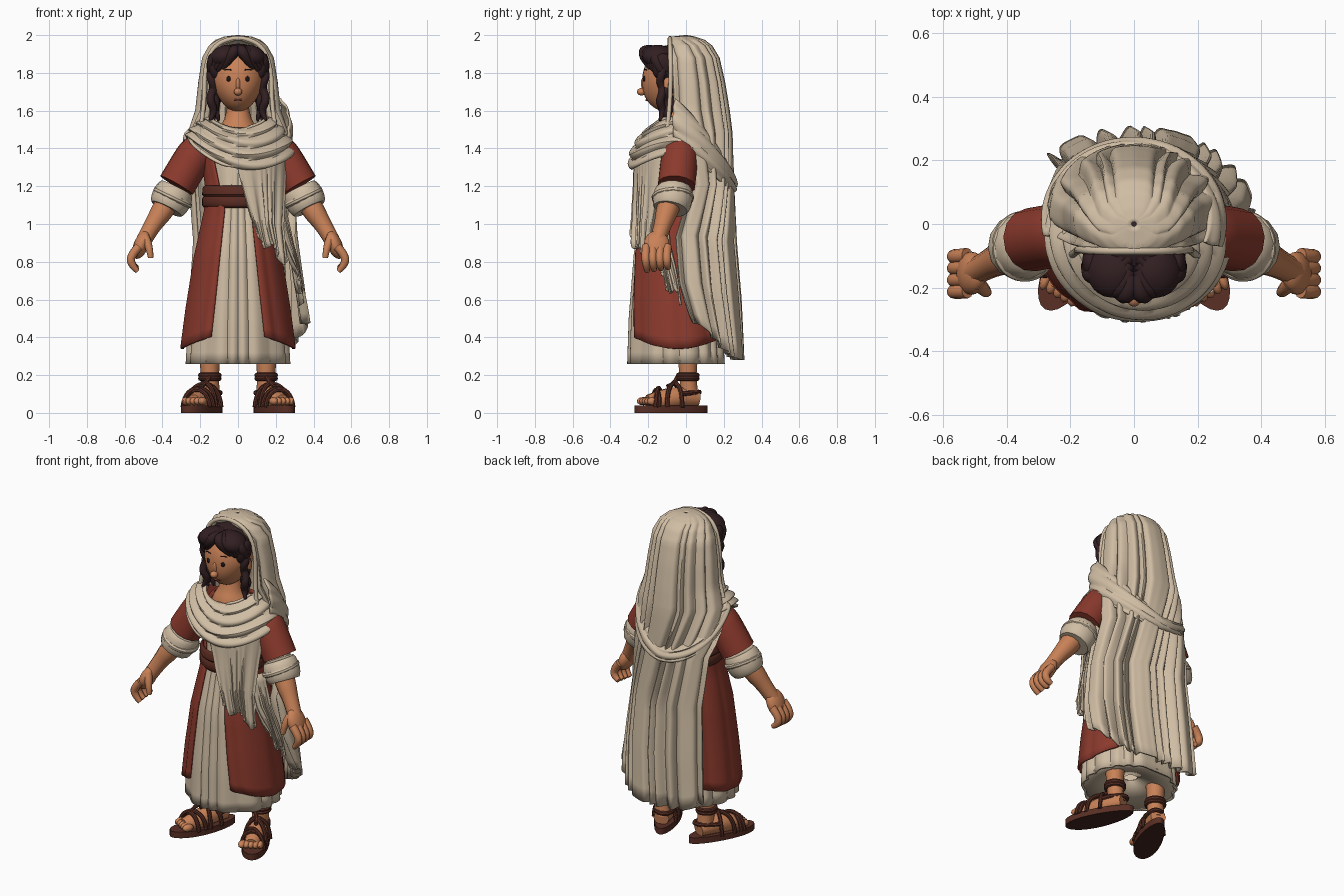
import bpy, bmesh
from math import sin, cos, pi, radians
from mathutils import Vector, Matrix, Euler

if "Cube" in bpy.data.objects:
    bpy.data.objects.remove(bpy.data.objects["Cube"])


def material(name, r, g, b):
    m = bpy.data.materials.new(name)
    m.use_nodes = True
    m.diffuse_color = (r, g, b, 1)
    m.node_tree.nodes["Principled BSDF"].inputs["Base Color"].default_value = (r, g, b, 1)
    return m


CREAM = material("cream linen", .63, .51, .37)
RED = material("brick red cloth", .26, .042, .026)
SKIN = material("warm skin", .58, .22, .095)
HAIR = material("dark hair", .032, .014, .016)
BELT = material("maroon belt", .10, .024, .015)
LEATHER = material("brown leather", .10, .028, .018)
SOLE = material("dark sole", .055, .018, .012)
BLACK = material("eye black", .012, .008, .008)
LIP = material("lip", .25, .06, .035)


def finish(name, bm, mat):
    mesh = bpy.data.meshes.new(name)
    bmesh.ops.recalc_face_normals(bm, faces=bm.faces)
    bm.to_mesh(mesh)
    bm.free()
    return place(name, mesh, mat)


def place(name, mesh, mat):
    mesh.materials.clear()
    mesh.materials.append(mat)
    for p in mesh.polygons:
        p.use_smooth = True
    mesh.set_sharp_from_angle(angle=radians(40))
    ob = bpy.data.objects.new(name, mesh)
    bpy.context.scene.collection.objects.link(ob)
    return ob


def cloth(name, rows, mat, cols, per=4, pleat=0, waves=12, ridge=0, ridges=4,
          hem=lambda a, t: 0, thick=.012):
    """Sheet lofted round the body; rows are z, rx, ry, cy, start and end angle from the back."""
    bm = bmesh.new()
    grid = []
    steps = (len(rows) - 1) * per
    for i in range(steps + 1):
        t = i / steps
        k = min(i // per, len(rows) - 2)
        f = i / per - k
        z, rx, ry, cy, a0, a1 = [p + (q - p) * f for p, q in zip(rows[k], rows[k + 1])]
        line = []
        for j in range(cols + 1):
            u = j / cols
            a = radians(a0 + (a1 - a0) * u)
            fold = abs(sin(pi * waves * u + 1.1 * sin(6 * pi * u) + .8 * sin(10 * pi * u)))
            d = pleat * t * fold + ridge * abs(sin(pi * ridges * t + .8 * sin(2 * a)))
            line.append(bm.verts.new(((rx + d) * sin(a), cy + (ry + d) * cos(a), z + hem(a, t))))
        grid.append(line)
    for p, q in zip(grid, grid[1:]):
        for j in range(cols):
            bm.faces.new((p[j], p[j + 1], q[j + 1], q[j]))
    bmesh.ops.remove_doubles(bm, verts=bm.verts, dist=.0005)
    ob = finish(name, bm, mat)
    s = ob.modifiers.new("thickness", "SOLIDIFY")
    s.thickness = thick
    return ob


def tube(name, points, radii, mat, res=3, cyclic=False):
    """Round limb, strap or strand through the points."""
    cu = bpy.data.curves.new(name, "CURVE")
    cu.dimensions = "3D"
    cu.bevel_depth, cu.bevel_resolution, cu.use_fill_caps = 1, res, True
    sp = cu.splines.new("NURBS")
    sp.points.add(len(points) - 1)
    for i, p in enumerate(points):
        sp.points[i].co = (*p, 1)
        sp.points[i].radius = radii[i] if isinstance(radii, (list, tuple)) else radii
    sp.order_u, sp.resolution_u = 3, 5
    sp.use_cyclic_u, sp.use_endpoint_u = cyclic, not cyclic
    tmp = bpy.data.objects.new(name, cu)
    bpy.context.scene.collection.objects.link(tmp)
    deps = bpy.context.evaluated_depsgraph_get()
    mesh = bpy.data.meshes.new_from_object(tmp.evaluated_get(deps))
    bpy.data.objects.remove(tmp)
    return place(name, mesh, mat)


def ball(name, loc, size, mat, rot=(0, 0, 0), detail=3):
    bm = bmesh.new()
    m = Matrix.Translation(loc) @ Euler(rot).to_matrix().to_4x4() @ Matrix.Diagonal((*size, 1))
    bmesh.ops.create_icosphere(bm, subdivisions=detail, radius=1, matrix=m)
    return finish(name, bm, mat)


# Pleated under robe, open coat and belt
cloth("under_robe", [(1.5, .1, .08, -.05, -180, 180), (1.42, .17, .13, -.04, -180, 180),
      (1.2, .155, .155, -.04, -180, 180), (1.08, .165, .17, -.045, -180, 180),
      (.85, .21, .215, -.05, -180, 180), (.5, .25, .24, -.05, -180, 180),
      (.26, .262, .25, -.045, -180, 180)], CREAM, 144, pleat=.018, waves=16)
cloth("robe_underside", [(.275, .265, .25, -.045, -180, 180), (.33, .04, .04, -.03, -180, 180)],
      CREAM, 48, per=2)
cloth("coat", [(1.5, .14, .10, -.02, -125, 125), (1.42, .2, .15, -.03, -132, 132),
      (1.2, .172, .172, -.04, -145, 145), (1.08, .178, .19, -.05, -157, 157),
      (.85, .23, .24, -.05, -156, 156), (.6, .272, .257, -.047, -154, 154),
      (.42, .298, .265, -.042, -152, 152)], RED, 96, pleat=.01, waves=10,
      hem=lambda a, t: -.08 * sin(a) ** 2 * t ** 3)
cloth("belt", [(1.205, .175, .18, -.045, -180, 180), (1.19, .188, .193, -.045, -180, 180),
      (1.155, .19, .195, -.045, -180, 180), (1.145, .182, .187, -.045, -180, 180),
      (1.135, .19, .195, -.045, -180, 180), (1.10, .19, .195, -.045, -180, 180),
      (1.085, .18, .185, -.045, -180, 180)], BELT, 48, per=1)

# Head veil falling to a long back drape
cloth("veil", [(2.0, .008, .008, .0, -180, 180), (1.992, .07, .06, -.015, -180, 180),
      (1.975, .11, .09, .0, -176, 176), (1.945, .142, .115, .01, -145, 145),
      (1.88, .172, .145, .015, -127, 127), (1.75, .188, .165, .02, -122, 122),
      (1.6, .2, .175, .03, -122, 122), (1.48, .235, .185, .03, -112, 112),
      (1.2, .265, .2, .02, -62, 90), (.9, .275, .21, .02, -52, 110),
      (.6, .305, .23, .02, -50, 104), (.28, .335, .24, .02, -48, 88)], CREAM, 150,
      pleat=.05, waves=11, hem=lambda a, t: .2 * sin(a) ** 4 * t ** 8)

# Scarf gathered over the shoulders, passing behind over the veil
scarf = cloth("scarf_cowl", [(1.57, .145, .125, -.06, 72, 288), (1.53, .2, .19, -.05, 72, 288),
      (1.47, .255, .235, -.045, 72, 288), (1.41, .275, .24, -.045, 72, 288)], CREAM, 60, per=8,
      ridge=.026, ridges=4,
      hem=lambda a, t: -.12 * (.5 + .5 * t) * max(0, -cos(a)) ** 2 - .045 * t * sin(a))
scarf.location.x = .012
cloth("scarf_back_wrap", [(1.225, .235, .215, .01, -100, 108), (1.215, .275, .25, .01, -100, 108),
      (1.18, .285, .255, .01, -100, 108), (1.165, .27, .24, .01, -100, 108)], CREAM, 60, per=6,
      ridge=.012, ridges=3,
      hem=lambda a, t: .22 * (1 - cos(a)) + (1 - t) * (.03 + .13 * max(0, sin(a))))
cloth("scarf_front_fall", [(1.38, .27, .235, -.04, 105, 185), (1.2, .275, .235, -.04, 115, 176),
      (1.0, .275, .24, -.045, 122, 166), (.87, .29, .25, -.045, 122, 160)], CREAM, 48,
      pleat=.024, waves=4, hem=lambda a, t: t ** 3 * (.22 * (a - 2.5) + .03 * sin(16 * a)))
cloth("scarf_side_fall", [(1.1, .26, .225, -.04, 104, 132), (.9, .29, .235, -.04, 100, 126),
      (.68, .325, .24, -.03, 88, 114)], CREAM, 24, pleat=.025, waves=2,
      hem=lambda a, t: t ** 3 * (.3 * (a - 1.85) + .03 * sin(20 * a)))
# Rolled rim of the veil around the face
RIM = [(.2, -.1, 1.5), (.178, -.085, 1.62), (.178, -.08, 1.82), (.13, -.085, 1.95)]
tube("veil_rim", [(-x, y, z) for x, y, z in RIM] + [(0, -.085, 1.995)] + RIM[::-1], .012, CREAM)

# Head, neck and face
bm = bmesh.new()
bmesh.ops.create_uvsphere(bm, u_segments=28, v_segments=18, radius=1)
for v in bm.verts:
    jaw = max(0, -v.co.z)
    v.co = Vector((v.co.x * .137 * (1 - .2 * jaw), v.co.y * .142 * (1 + .1 * jaw) - .09,
                   v.co.z * .17 + 1.762))
finish("head", bm, SKIN)
tube("neck", [(0, -.05, 1.42), (0, -.07, 1.5), (0, -.07, 1.56), (0, -.06, 1.68)],
     [.13, .115, .06, .052], SKIN, res=5)
ball("nose", (0, -.236, 1.7), (.022, .024, .02), SKIN)
ball("nose_bridge", (0, -.222, 1.735), (.014, .016, .04), SKIN, (.15, 0, 0))
tube("mouth", [(-.02, -.208, 1.658), (0, -.213, 1.653), (.02, -.208, 1.658)], .005, LIP)
for s in (-1, 1):
    ball("eye", (s * .05, -.221, 1.768), (.012, .008, .015), BLACK, (0, 0, s * .35), 2)
    tube("eyebrow", [(s * .035, -.222, 1.815), (s * .052, -.217, 1.822), (s * .072, -.208, 1.815)],
         .003, HAIR)
    ball("ear", (s * .138, -.095, 1.735), (.016, .028, .042), SKIN)
    # Hair swept from a centre parting, with wavy side strands
    ball("hair_lobe", (s * .07, -.15, 1.89), (.08, .082, .056), HAIR, (0, s * .3, 0))
    ball("hair_side", (s * .127, -.12, 1.83), (.034, .06, .075), HAIR, (0, s * .2, 0))
    for k in range(5):
        x = .015 + .026 * k
        tube("hair_lock", [(s * .012, -.165 + .02 * k, 1.925),
             (s * x, -.226 + .012 * k, 1.928 - .006 * k),
             (s * (x + .03), -.22 + .02 * k, 1.875 - .012 * k),
             (s * min(.14, x + .065), -.185 + .018 * k, 1.825 - .01 * k)],
             [.02, .03, .026, .014], HAIR)
    for k in range(3):
        tube("hair_strand", [(s * (.138 - .012 * k + .012 * sin(j * 1.7 + k * 2)),
             -.13 + .022 * k + .01 * cos(j * 1.9 + k), 1.82 - .034 * j) for j in range(9)],
             [.022] * 7 + [.017, .008], HAIR)
ball("hair_cap", (0, -.05, 1.87), (.14, .12, .085), HAIR)


def foot_point(s, side, along, z):
    """Place a point on a foot that turns slightly outwards."""
    return (s * (.145 + side - .4 * (along - .02)), along, z)


for s in (-1, 1):
    # Sleeve, rolled cuff and forearm
    tube("sleeve", [(s * .14, -.02, 1.44), (s * .21, -.03, 1.395), (s * .27, -.04, 1.3),
         (s * .325, -.05, 1.205)], [.075, .098, .1, .1], RED, 5)
    tube("cuff", [(s * .325, -.06, 1.19), (s * .335, -.062, 1.17), (s * .368, -.078, 1.10),
         (s * .378, -.082, 1.08)], [.09, .106, .106, .09], CREAM, 5)
    tube("cuff_roll", [(s * .345 + s * .1 * cos(a) * .9, -.07 + .1 * sin(a), 1.14 + .043 * cos(a))
         for a in [k * pi / 6 for k in range(12)]], .016, CREAM, 2, True)
    tube("forearm", [(s * .345, -.07, 1.16), (s * .4, -.10, 1.07), (s * .455, -.125, .99),
         (s * .5, -.15, .91)], [.062, .062, .044, .042], SKIN)
    # Hand with curled fingers
    ball("palm", (s * .512, -.155, .89), (.04, .068, .08), SKIN, (0, -s * .4, 0))
    for k in range(4):
        y = -.21 + .037 * k
        tube("finger", [(s * .525, y, .88), (s * .572, y - .005, .83), (s * .562, y, .78),
             (s * .532, y + .004, .75 + .006 * k)], [.024, .023, .021, .014], SKIN)
    tube("thumb", [(s * .492, -.185, .93), (s * .468, -.215, .88), (s * .462, -.215, .82)],
         [.024, .022, .014], SKIN)
    # Leg, foot and toes
    tube("leg", [(s * .15, .01, .45), (s * .15, .01, .3), (s * .148, .01, .17), (s * .145, .02, .08)],
         [.062, .056, .045, .05], SKIN)
    tube("foot", [foot_point(s, 0, .06, .075), foot_point(s, 0, -.03, .085),
         foot_point(s, 0, -.12, .07), foot_point(s, 0, -.2, .055)], [.045, .06, .058, .042], SKIN)
    for k in range(5):
        ball("toe", foot_point(s, -.056 + .028 * k, -.226 + .013 * k, .062),
             (.023 - .0017 * k, .036, .022), SKIN, (0, 0, s * .35), 2)
    # Sandal sole as an extruded outline
    bm = bmesh.new()
    ring = []
    for k in range(28):
        a = 2 * pi * k / 28
        w = .079 - .014 * sin(a)
        ring.append(bm.verts.new(foot_point(s, w * cos(a), -.08 + .193 * sin(a), 0)))
    face = bm.faces.new(ring)
    top = bmesh.ops.extrude_face_region(bm, geom=[face])["geom"]
    bmesh.ops.translate(bm, vec=(0, 0, .038), verts=[v for v in top if isinstance(v, bmesh.types.BMVert)])
    sole = finish("sandal_sole", bm, SOLE)
    sole.data.materials.append(LEATHER)
    for p in sole.data.polygons:
        p.material_index = 1 if p.center.z > .01 else 0
    # Sandal straps
    for a0, a1, h in [(-.175, -.14, .118), (-.13, -.16, .128), (-.03, -.10, .152), (-.10, -.02, .155)]:
        tube("foot_strap", [foot_point(s, -.076, a0, .03), foot_point(s, -.069, a0, h * .75),
             foot_point(s, 0, (a0 + a1) / 2, h + .015), foot_point(s, .069, a1, h * .75),
             foot_point(s, .076, a1, .03)], .012, LEATHER, 2)
    tube("heel_strap", [foot_point(s, -.06, -.03, .1), foot_point(s, -.05, .07, .11),
         foot_point(s, .05, .07, .11), foot_point(s, .06, -.03, .1)], .013, LEATHER, 2)
    for z in (.182, .2):
        tube("ankle_strap", [(s * .149 + .054 * cos(k * pi / 4), .01 + .054 * sin(k * pi / 4), z)
             for k in range(8)], .013, LEATHER, 2, True)
    tube("ankle_tie", [(s * .149, -.045, .19), foot_point(s, 0, -.06, .15), foot_point(s, 0, -.1, .14)],
         .012, LEATHER, 2)
